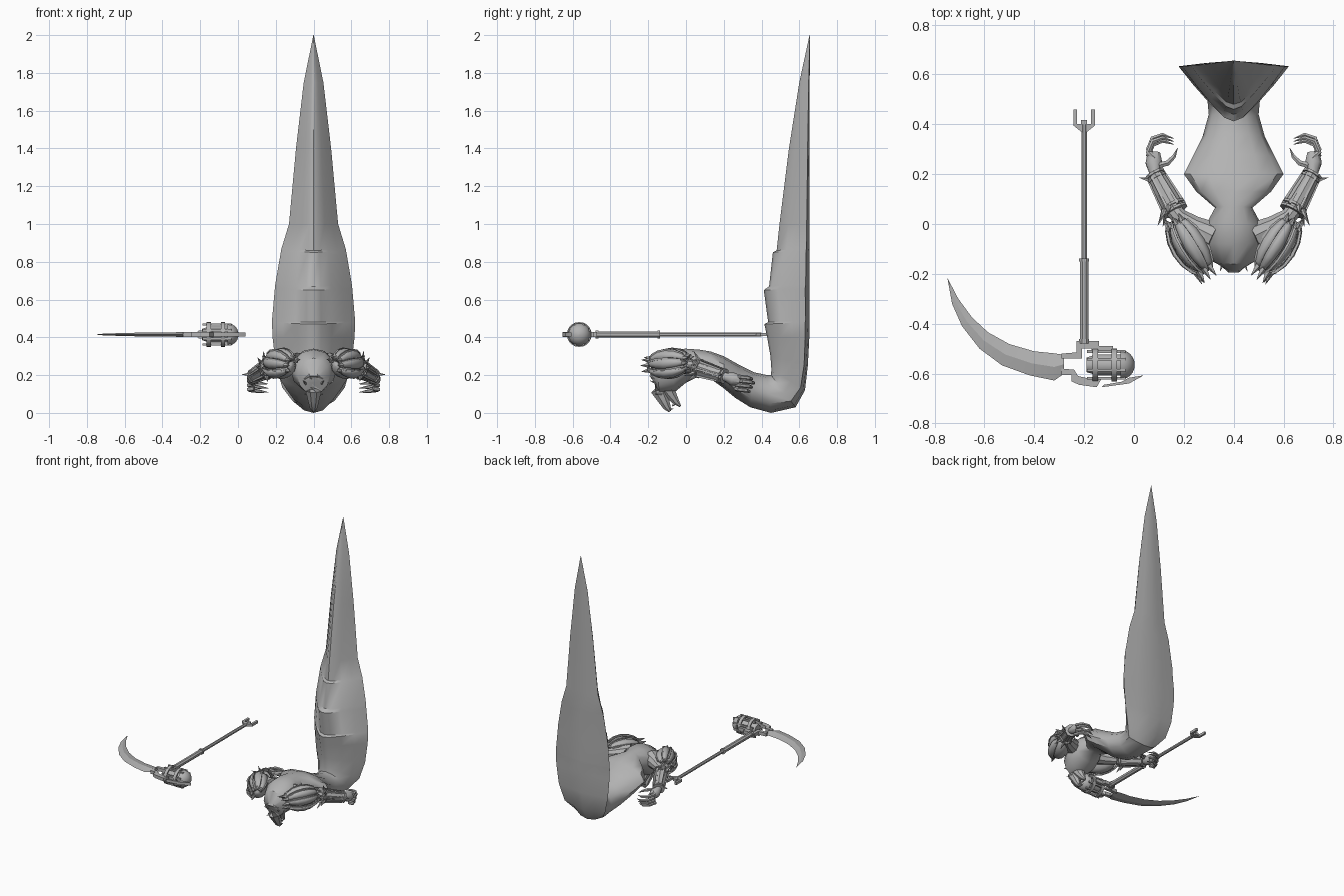
import bpy, math
from mathutils import Vector

if "Cube" in bpy.data.objects:
    bpy.data.objects.remove(bpy.data.objects["Cube"])

grey = bpy.data.materials.new("stone_grey")
grey.diffuse_color = (0.45, 0.45, 0.45, 1)
grey.use_nodes = True
grey.node_tree.nodes["Principled BSDF"].inputs["Base Color"].default_value = grey.diffuse_color
CREATURE = (0.4, 0, 0)                 # creature's own symmetry plane
WEAPON = (-0.2, 0, 0.415)              # weapon shaft axis


def part(name, pieces, origin, mirror=False, angle=35, thick=0):
    """Join (verts, faces) pieces into one object."""
    verts, faces = [], []
    for v, f in pieces:
        n = len(verts)
        verts += [tuple(p) for p in v]
        faces += [[i + n for i in q] for q in f]
    me = bpy.data.meshes.new(name)
    me.from_pydata(verts, [], faces)
    me.materials.append(grey)
    ob = bpy.data.objects.new(name, me)
    ob.location = origin
    bpy.context.collection.objects.link(ob)
    bpy.ops.object.select_all(action='DESELECT')
    ob.select_set(True)
    bpy.context.view_layer.objects.active = ob
    bpy.ops.object.mode_set(mode='EDIT')
    bpy.ops.mesh.select_all(action='SELECT')
    bpy.ops.mesh.normals_make_consistent(inside=False)
    bpy.ops.object.mode_set(mode='OBJECT')
    bpy.ops.object.shade_smooth_by_angle(angle=math.radians(angle))
    if thick:
        ob.modifiers.new("thickness", 'SOLIDIFY').thickness = thick
    if mirror:
        ob.modifiers.new("mirror", 'MIRROR').use_mirror_merge = False
    return ob


def loft(rings):
    n = len(rings[0])
    v = [p for r in rings for p in r]
    f = [[a * n + k, a * n + (k + 1) % n, (a + 1) * n + (k + 1) % n, (a + 1) * n + k]
         for a in range(len(rings) - 1) for k in range(n)]
    f += [list(range(n))[::-1], list(range(len(v) - n, len(v)))]
    return v, f


def tube(path, sides=8, flat=1.0):
    """Tapering tube through (x, y, z, radius) points."""
    pts = [Vector(p[:3]) for p in path]
    rings = []
    for i, p in enumerate(pts):
        d = (pts[min(i + 1, len(pts) - 1)] - pts[max(i - 1, 0)]).normalized()
        up = Vector((0, 0, 1)) if abs(d.z) < 0.9 else Vector((0, 1, 0))
        a = d.cross(up).normalized()
        b = a.cross(d)
        r = path[i][3]
        rings.append([p + a * r * math.cos(t) + b * r * flat * math.sin(t)
                      for t in (2 * math.pi * (k + .5) / sides for k in range(sides))])
    return loft(rings)


def spike(base, tip, r=0.012):
    return tube([(*base, r), (*tip, 0.0008)], 5)


def plate(outline, h):
    return loft([[(x, y, z) for x, y in outline] for z in (-h, h)])


# Body and tail: inner edge, outer edge, half width, blend from round to wedge
sections = [
    (-.19, .20, -.17, .16, .03, 0), (-.16, .29, -.14, .10, .085, 0),
    (-.08, .335, -.06, .11, .12, 0), (0, .34, 0, .16, .11, 0),
    (.07, .335, .06, .19, .075, 0), (.13, .325, .13, .18, .15, 0),
    (.20, .30, .20, .13, .20, 0), (.28, .255, .26, .08, .165, 0),
    (.36, .215, .34, .03, .125, 0), (.43, .20, .45, 0, .10, 0),
    (.45, .20, .58, .03, .12, .4), (.452, .23, .63, .12, .17, .8),
    (.447, .30, .645, .25, .20, 1), (.43, .40, .653, .40, .217, 1),
    (.415, .47, .655, .48, .22, 1), (.435, .48, .655, .49, .22, 1),
    (.412, .65, .655, .66, .205, 1), (.44, .67, .655, .68, .203, 1),
    (.46, .85, .655, .86, .172, 1), (.48, .86, .655, .87, .17, 1),
    (.495, 1.0, .655, 1.0, .13, 1), (.545, 1.4, .655, 1.4, .093, 1),
    (.60, 1.75, .655, 1.75, .052, 1), (.654, 2.0, .656, 2.0, .001, 1)]
wedge = [(0, 0), (.06, .18), (.30, .45), (.60, .74), (.90, 1), (.96, .5), (1, 0)]
rings = []
for y0, z0, y1, z1, w, m in sections:
    half = []
    for k, (tw, ww) in enumerate(wedge):
        a = math.pi * k / 6
        t = (1 - m) * (1 - math.cos(a)) / 2 + m * tw
        s = (1 - m) * math.sin(a) + m * ww
        half.append((w * s, y0 + (y1 - y0) * t, z0 + (z1 - z0) * t))
    rings.append(half + [(-x, y, z) for x, y, z in half[-2:0:-1]])
part("body_and_tail", [loft(rings)], CREATURE, angle=40)

# Head hanging from the chest, with open jaws, teeth and brow horns
part("head", [
    tube([(0, -.09, .22, .07), (0, -.15, .17, .055), (0, -.145, .12, .045),
          (0, -.12, .07, .032), (0, -.10, .03, .022), (0, -.085, .008, .008)], 8),
    tube([(0, -.10, .13, .045), (0, -.075, .09, .03), (0, -.05, .055, .018),
          (0, -.03, .035, .006)], 8)], CREATURE)
part("teeth_and_horns",
     [spike((.012, -.085 + .01 * i, .02 + .02 * i), (.012, -.065 + .01 * i, .022 + .02 * i), .006)
      for i in range(3)]
     + [spike((.035, -.14, .15), (.055, -.19, .17), .012),
        spike((.03, -.13, .10), (.05, -.165, .10), .01)], CREATURE, True)

# Arm: upper arm, elbow, forearm, palm
part("arm", [tube([(.08, -.05, .26, .06), (.16, -.01, .25, .045), (.22, .03, .245, .035),
                   (.26, .08, .235, .035), (.30, .15, .21, .028), (.318, .21, .19, .023),
                   (.32, .245, .18, .035), (.32, .285, .17, .026)], 10)], CREATURE, True)

# Clawed fingers curling inward, and thumb
fingers = []
for i in range(4):
    z, s = .20 - .022 * i, .012 * abs(i - 1)
    fingers.append(tube([(.315, .265, z - .005, .013), (.342, .30 - s, z - .01, .012),
                         (.325, .343 - s, z - .015, .011), (.285, .358 - s, z - .02, .009),
                         (.24, .343 - s, z - .025, .001)], 6))
fingers.append(tube([(.30, .235, .195, .013), (.265, .245, .19, .012),
                     (.24, .27, .185, .009), (.225, .305, .18, .001)], 6))
part("fingers", fingers, CREATURE, True)

# Forearm guard: sleeve, two flared cuffs, raised ribs, elbow spikes
A, B = Vector((.235, .055, .24)), Vector((.315, .20, .195))
axis = (B - A).normalized()
side = axis.cross(Vector((0, 0, 1))).normalized()
top = side.cross(axis)


def on_guard(t, a, r):
    return A.lerp(B, t) + (side * math.cos(a) + top * math.sin(a)) * r


guard = [tube([(*A, .044), (*A.lerp(B, .5), .041), (*B, .034)], 10)]
for t, r in ((0, .054), (.12, .052), (.9, .04), (1, .042)):
    guard.append(tube([(*A.lerp(B, t - .03), r), (*A.lerp(B, t + .03), r)], 10))
for k in range(6):
    a = k * math.pi / 3
    guard.append(tube([(*on_guard(.05, a, .047), .008), (*on_guard(.95, a, .036), .006)], 4))
for k in range(5):
    a = -1.2 + k * .6
    guard.append(spike(on_guard(.08, a, .045), on_guard(-.12, a, .09), .012))
guard.append(spike(on_guard(.95, .2, .035), on_guard(1.1, .2, .065), .01))
part("forearm_guard", guard, CREATURE, True)

# Shoulder armour: core, overlapping curved plates, spiked ends
C = Vector((.175, -.085, .255))
along = Vector((-.52, -.85, -.05)).normalized()
out = Vector((.85, -.52, 0)).normalized()
up = out.cross(along)
up = up if up.z > 0 else -up


def on_shoulder(th, ph, k=1.0):
    return C + along * .122 * k * math.cos(th) + (
        out * .072 * math.cos(ph) + up * .082 * math.sin(ph)) * k * math.sin(th)


core = [[on_shoulder(.02 + i * 3.1 / 8, j * math.pi / 6, .93) for j in range(12)] for i in range(9)]
part("shoulder_core", [loft(core)], CREATURE, True)
plates, spikes = [], []
for n in range(5):
    mid = math.radians(-38 + n * 42)
    v = [on_shoulder(.35 + i * 2.4 / 6, mid + (j - 1) * .33 * (1 - .1 * abs(i - 3)), 1.0 + .05 * j)
         for i in range(7) for j in range(3)]
    f = [[i * 3 + j, i * 3 + j + 1, i * 3 + j + 4, i * 3 + j + 3]
         for i in range(6) for j in range(2)]
    plates.append((v, f))
    spikes.append(spike(on_shoulder(.5, mid, 1.0), on_shoulder(.42, mid, 1.42), .015))
    spikes.append(spike(on_shoulder(2.6, mid, 1.0), on_shoulder(2.65, mid, 1.28), .013))
    # raised rim along each plate
    spikes.append(tube([(*on_shoulder(.4 + i * .4, mid + .3, 1.08), .007) for i in range(6)], 4))
part("shoulder_plates", plates, CREATURE, True, thick=.008)
part("shoulder_spikes", spikes, CREATURE, True)

# Weapon shaft with grip, collars and fork
part("shaft", [tube([(0, -.48, 0, .012), (0, .40, 0, .012)], 8),
               tube([(0, -.47, 0, .018), (0, -.145, 0, .018)], 8),
               tube([(0, -.15, 0, .022), (0, -.138, 0, .022)], 8),
               tube([(0, -.48, 0, .022), (0, -.462, 0, .022)], 8)], WEAPON)
part("fork", [plate([(-.012, .37), (.012, .37), (.043, .395), (.043, .46), (.028, .46),
                     (.028, .402), (.012, .40), (.012, .418), (-.012, .418), (-.012, .40),
                     (-.028, .402), (-.028, .46), (-.043, .46), (-.043, .395)], .009)], WEAPON)

# Crescent blade: outer edge, inner edge, half thickness
edges = [(-.549, -.215, -.547, -.22, .001), (-.53, -.32, -.505, -.30, .004),
         (-.49, -.41, -.45, -.375, .006), (-.42, -.50, -.385, -.435, .008),
         (-.33, -.567, -.30, -.482, .010), (-.22, -.607, -.20, -.511, .011),
         (-.12, -.628, -.12, -.519, .012), (-.08, -.60, -.08, -.525, .012)]
part("blade", [loft([[(a, b, 0), ((a + c) / 2, (b + d) / 2, h), (c, d, 0),
                      ((a + c) / 2, (b + d) / 2, -h)] for a, b, c, d, h in edges])], WEAPON, angle=20)

# Bracket arms joining the blade, shaft and cage
part("bracket", [
    plate([(-.09, -.52), (-.03, -.515), (-.03, -.47), (.06, -.47), (.06, -.49), (.115, -.49),
           (.115, -.51), (.03, -.51), (.03, -.50), (-.008, -.50), (-.008, -.54), (-.09, -.54)], .012),
    plate([(-.09, -.58), (-.04, -.585), (-.025, -.61), (.02, -.62), (.07, -.62), (.05, -.655),
           (-.02, -.645), (-.05, -.632), (-.05, -.605), (-.09, -.605)], .012),
    plate([(.07, -.655), (.18, -.64), (.24, -.607), (.18, -.617), (.15, -.633), (.08, -.645)], .010)],
    WEAPON)

# Lantern cage: inner core, domed end, hoops and bars
CY = -.565
part("cage_core", [tube([(.01, CY, 0, .03), (.05, CY, 0, .043), (.15, CY, 0, .043)], 14),
                   tube([(.145 + .058 * math.sin(a), CY, 0, .06 * math.cos(a) + .0005)
                         for a in (i * math.pi / 12 for i in range(7))], 16)], WEAPON)
cage = []
for x in (.045, .12):
    prof = [(x - .011, .066), (x + .011, .066), (x + .011, .056), (x - .011, .056)]
    rs = [[(px, CY + r * math.cos(a), r * math.sin(a)) for px, r in prof]
          for a in (k * math.pi / 10 for k in range(21))]
    cage.append(loft(rs))
for k in range(8):
    a = (k + .5) * math.pi / 4
    y, z = CY + .058 * math.cos(a), .058 * math.sin(a)
    cage.append(tube([(.012, y, z, .008), (.165, y, z, .008)], 4))
part("cage_bars", cage, WEAPON)
